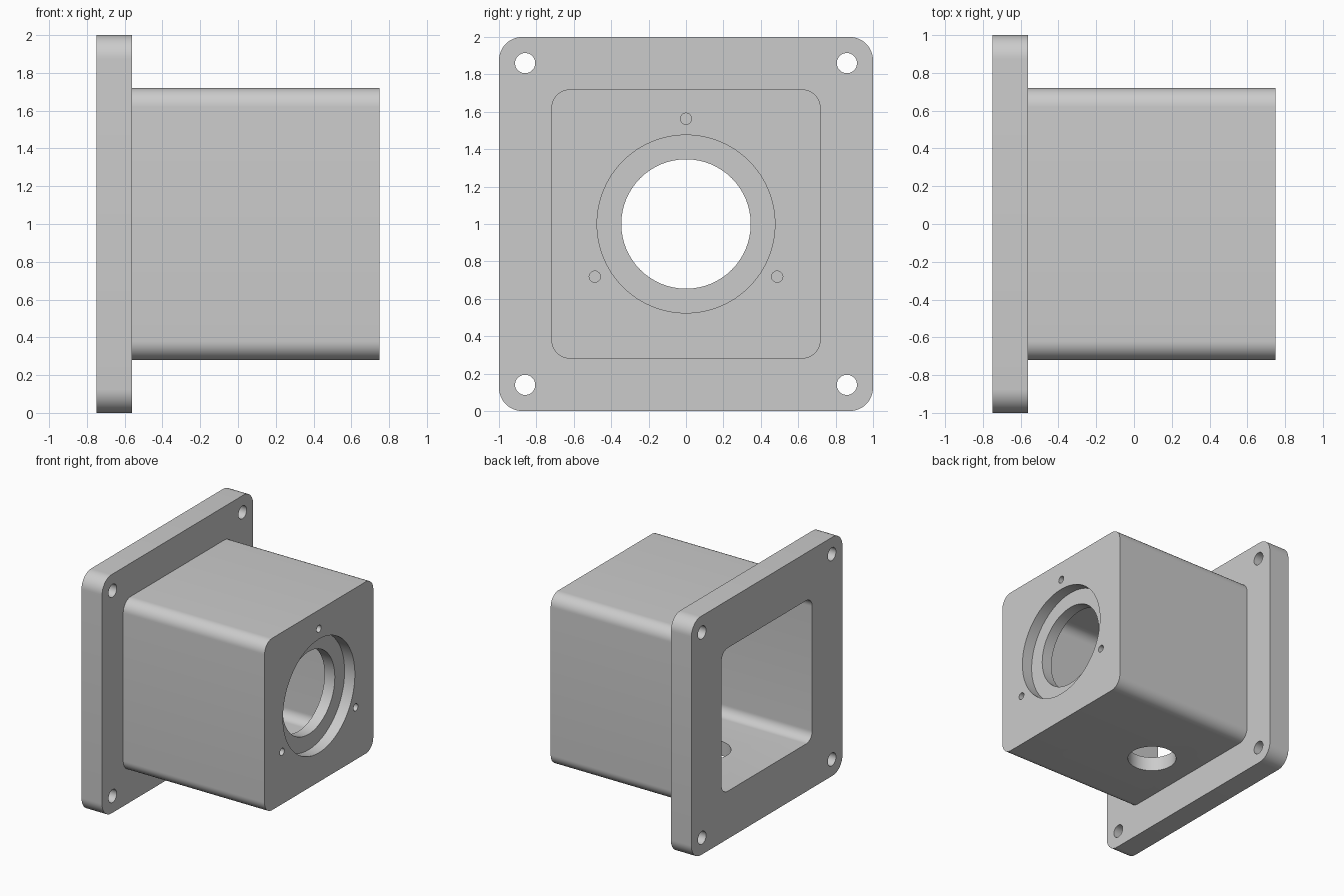
import bpy, bmesh
from math import sin, cos, pi, radians
from mathutils import Matrix

if "Cube" in bpy.data.objects:
    bpy.data.objects.remove(bpy.data.objects["Cube"], do_unlink=True)

MID = 1.0        # height of the housing axis

grey = bpy.data.materials.new("plain grey")
grey.use_nodes = True
colour = (0.6, 0.6, 0.6, 1)
grey.diffuse_color = colour
grey.node_tree.nodes["Principled BSDF"].inputs["Base Color"].default_value = colour


def circle(r, y=0, z=MID, n=64):
    return [(y + r * cos(2 * pi * i / n), z + r * sin(2 * pi * i / n)) for i in range(n)]


def rounded_square(half, r, n=12):
    pts = []
    for k, (sy, sz) in enumerate([(1, 1), (-1, 1), (-1, -1), (1, -1)]):
        for i in range(n + 1):
            a = (k + i / n) * pi / 2
            pts.append((sy * (half - r) + r * cos(a), MID + sz * (half - r) + r * sin(a)))
    return pts


def prism(name, outline, x0, x1):
    """Extrude a y-z outline along x."""
    bm = bmesh.new()
    face = bm.faces.new([bm.verts.new((x0, y, z)) for y, z in outline])
    ext = bmesh.ops.extrude_face_region(bm, geom=[face])
    bmesh.ops.translate(bm, vec=(x1 - x0, 0, 0),
                        verts=[v for v in ext["geom"] if isinstance(v, bmesh.types.BMVert)])
    bmesh.ops.recalc_face_normals(bm, faces=bm.faces)
    mesh = bpy.data.meshes.new(name)
    bm.to_mesh(mesh)
    bm.free()
    mesh.materials.append(grey)
    ob = bpy.data.objects.new(name, mesh)
    bpy.context.collection.objects.link(ob)
    return ob


def combine(target, tool, operation="DIFFERENCE"):
    """Apply a boolean and discard the tool."""
    mod = target.modifiers.new("bool", "BOOLEAN")
    mod.operation, mod.solver, mod.object = operation, "EXACT", tool
    bpy.context.view_layer.objects.active = target
    bpy.ops.object.modifier_apply(modifier=mod.name)
    bpy.data.objects.remove(tool, do_unlink=True)


# Square box joined to its mounting flange
housing = prism("flanged_housing", rounded_square(1.0, 0.125), -0.75, -0.56)
combine(housing, prism("box_body", rounded_square(0.72, 0.1), -0.65, 0.75), "UNION")

# Cavity open at the flange end
combine(housing, prism("cavity", rounded_square(0.6, 0.08), -0.9, 0.56))

# Stepped bore in the end wall
combine(housing, prism("counterbore", circle(0.476), 0.655, 0.9))
combine(housing, prism("bore", circle(0.346), 0.4, 0.9))

# Three blind screw holes around the bore
for k in range(3):
    a = radians(90 + 120 * k)
    hole = circle(0.03, 0.563 * cos(a), MID + 0.563 * sin(a), 24)
    combine(housing, prism("screw_hole", hole, 0.65, 0.9))

# Four mounting holes through the flange corners
for sy in (-1, 1):
    for sz in (-1, 1):
        hole = circle(0.054, sy * 0.86, MID + sz * 0.86, 32)
        combine(housing, prism("mounting_hole", hole, -0.9, -0.4))

# Drain hole through the floor
drain = prism("drain", circle(0.19, 0, 0), -0.2, 0.2)
drain.data.transform(Matrix.Translation((-0.185, 0, 0.34)) @ Matrix.Rotation(pi / 2, 4, "Y"))
combine(housing, drain)

# Smooth rounded corners and bores, crisp edges
bpy.ops.object.select_all(action="DESELECT")
housing.select_set(True)
bpy.context.view_layer.objects.active = housing
bpy.ops.object.shade_smooth_by_angle(angle=radians(30))
